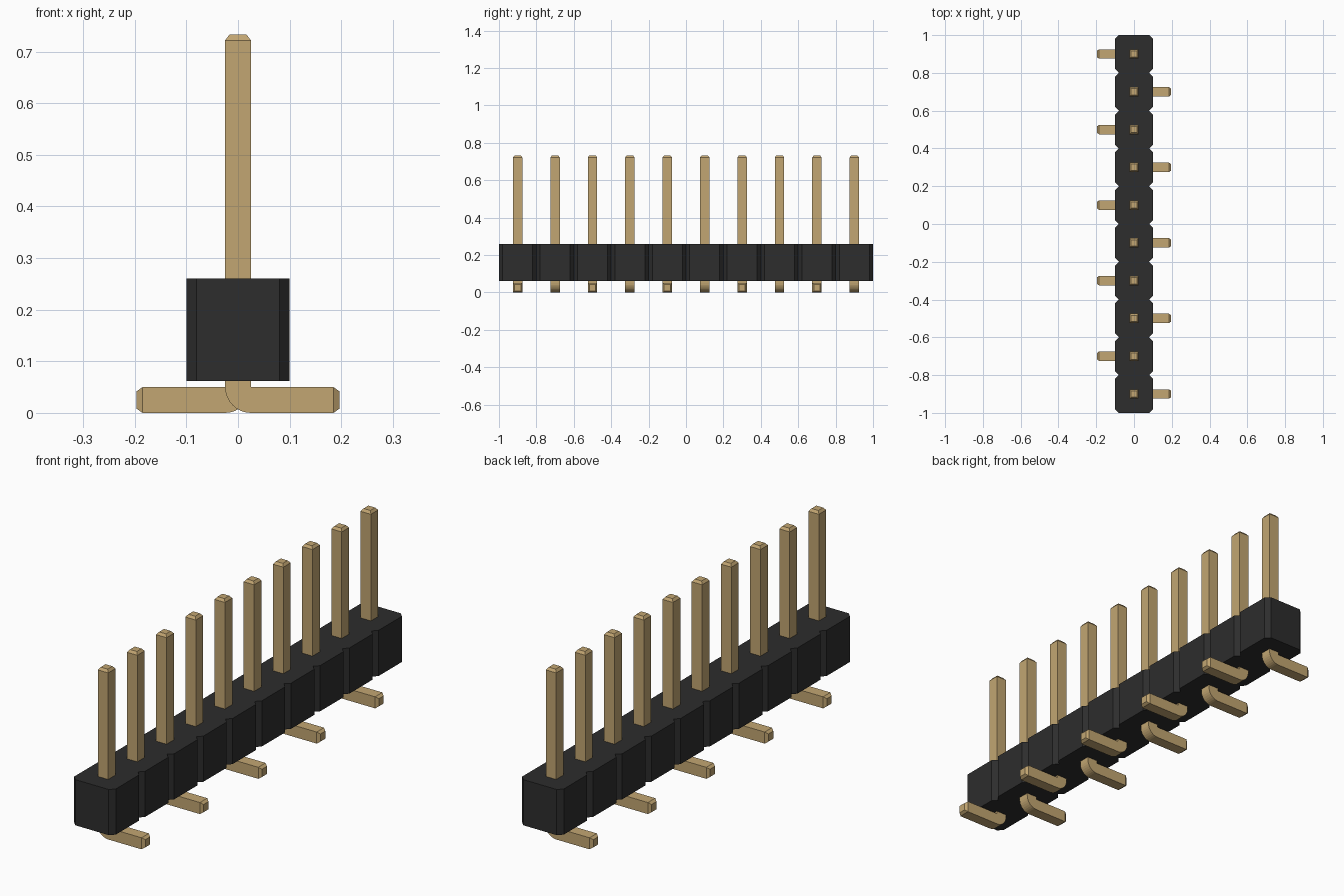
import bpy
import bmesh
from math import cos, sin, pi

PINS, PITCH = 10, 0.2
HALF = 0.025            # half thickness of a pin
TIP = 0.013             # half thickness at the chamfered ends

if "Cube" in bpy.data.objects:
    bpy.data.objects.remove(bpy.data.objects["Cube"], do_unlink=True)


def material(name, rgb):
    m = bpy.data.materials.new(name)
    m.use_nodes = True
    m.diffuse_color = (*rgb, 1)
    m.node_tree.nodes["Principled BSDF"].inputs["Base Color"].default_value = (*rgb, 1)
    return m


def finish(name, bm, mat):
    bmesh.ops.recalc_face_normals(bm, faces=bm.faces)
    mesh = bpy.data.meshes.new(name)
    bm.to_mesh(mesh)
    bm.free()
    mesh.materials.append(mat)
    obj = bpy.data.objects.new(name, mesh)
    bpy.context.collection.objects.link(obj)
    return obj


def extrude_outline(bm, points, offset):
    """Fill an outline and extrude it into a closed solid."""
    face = bm.faces.new([bm.verts.new(p) for p in points])
    geom = bmesh.ops.extrude_face_region(bm, geom=[face])["geom"]
    verts = [g for g in geom if isinstance(g, bmesh.types.BMVert)]
    bmesh.ops.translate(bm, verts=verts, vec=offset)


def taper_end(bm, axis, sign, inset, length):
    """Push a chamfered tip out of the end face pointing along an axis."""
    bm.normal_update()
    end = max(bm.faces, key=lambda f: sign * f.calc_center_median()[axis]
              + (1 if abs(f.normal[axis]) > 0.99 else 0))
    centre = end.calc_center_median()
    bmesh.ops.inset_individual(bm, faces=[end], thickness=inset)
    for v in end.verts:
        v.co[axis] = centre[axis] + sign * length


gold = material("gold_metal", (0.54, 0.38, 0.168))
black = material("black_plastic", (0.026, 0.026, 0.026))

# Housing: one strip with a V notch between neighbouring cells
W, C, BOTTOM, TOP = 0.1, 0.02, 0.062, 0.26
side = []
for i in range(PINS):
    y = (i - PINS / 2) * PITCH
    side += [(W - C, y), (W, y + C), (W, y + PITCH - C)]
side.append((W - C, PINS * PITCH / 2))
outline = side + [(-x, -y) for x, y in side]
bm = bmesh.new()
extrude_outline(bm, [(x, y, BOTTOM) for x, y in outline], (0, 0, TOP - BOTTOM))
finish("housing", bm, black)

# Pins: upright post, rounded outer bend, foot alternating left and right
for i in range(PINS):
    s = 1 if i % 2 == 0 else -1
    y = (i - (PINS - 1) / 2) * PITCH
    arc = [(HALF - 2 * HALF * cos(a), 2 * HALF - 2 * HALF * sin(a))
           for a in (k * pi / 16 for k in range(9))]
    profile = [(-HALF, 0.722)] + arc + [(0.185, 0), (0.185, 2 * HALF),
                                        (HALF, 2 * HALF), (HALF, 0.722)]
    bm = bmesh.new()
    extrude_outline(bm, [(s * x, y - HALF, z) for x, z in profile], (0, 2 * HALF, 0))
    bmesh.ops.recalc_face_normals(bm, faces=bm.faces)
    taper_end(bm, 2, 1, HALF - TIP, 0.011)
    taper_end(bm, 0, s, HALF - TIP, 0.012)
    pin = finish(f"pin_{i + 1}", bm, gold)
    for p in pin.data.polygons:
        p.use_smooth = False
